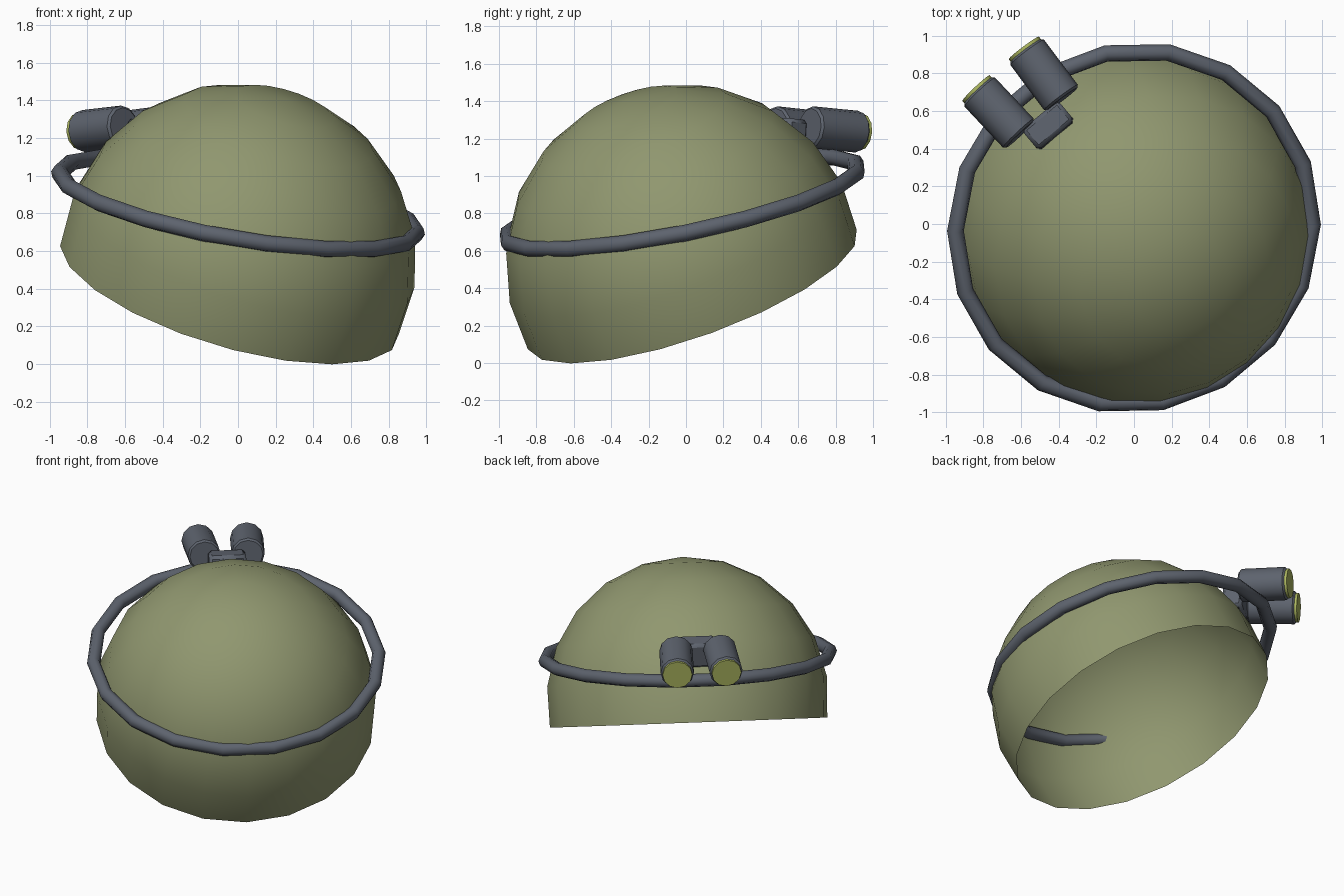
import bpy, bmesh
from math import radians, cos, sin, pi
from mathutils import Matrix, Vector

if "Cube" in bpy.data.objects:
    bpy.data.objects.remove(bpy.data.objects["Cube"])

# Helmet frame: local +x points to the raised face side
FRAME = Matrix.Translation((0, -0.02, 0)) @ Matrix.Rotation(radians(130), 4, 'Z')


def tilt(deg, z):
    return FRAME @ Matrix.Translation((0, 0, z)) @ Matrix.Rotation(radians(-deg), 4, 'Y')


def material(name, rgb):
    m = bpy.data.materials.new(name)
    m.diffuse_color = (*rgb, 1)
    m.use_nodes = True
    m.node_tree.nodes["Principled BSDF"].inputs["Base Color"].default_value = m.diffuse_color
    return m


GREEN = material("olive", (0.28, 0.31, 0.16))
DARK = material("dark_grey", (0.11, 0.125, 0.155))
LENS = material("lens_green", (0.42, 0.48, 0.12))


def finish(ob, name, mat, matrix, angle=40):
    ob.name = name
    ob.matrix_world = matrix
    ob.data.materials.append(mat)
    bpy.ops.object.select_all(action='DESELECT')
    bpy.context.view_layer.objects.active = ob
    ob.select_set(True)
    bpy.ops.object.shade_smooth_by_angle(angle=radians(angle))
    return ob


def bevel(ob, width):
    m = ob.modifiers.new("bevel", 'BEVEL')
    m.width = width
    m.segments = 1
    m.limit_method = 'ANGLE'
    m.angle_limit = radians(50)


# Open shell: arc from just below the equator to the pole, spun round
bm = bmesh.new()
R, STEPS = 0.95, 6
lats = [radians(-10 + 100 * i / STEPS) for i in range(STEPS + 1)]
arc = [bm.verts.new((R * cos(a), 0, R * sin(a))) for a in lats]
edges = [bm.edges.new(p) for p in zip(arc, arc[1:])]
bmesh.ops.spin(bm, geom=arc + edges, axis=(0, 0, 1), cent=(0, 0, 0),
               angle=2 * pi, steps=20)
bmesh.ops.remove_doubles(bm, verts=bm.verts, dist=0.001)
bmesh.ops.recalc_face_normals(bm, faces=bm.faces)
if sum(f.normal.dot(f.calc_center_median()) for f in bm.faces) < 0:
    bmesh.ops.reverse_faces(bm, faces=bm.faces)
mesh = bpy.data.meshes.new("helmet_shell")
bm.to_mesh(mesh)
bm.free()
shell = bpy.data.objects.new("helmet_shell", mesh)
bpy.context.collection.objects.link(shell)
finish(shell, "helmet_shell", GREEN, tilt(25, 0.543))

# Strap ring
bpy.ops.mesh.primitive_torus_add(major_radius=0.962, minor_radius=0.045,
                                 major_segments=18, minor_segments=8)
finish(bpy.context.object, "strap_ring", DARK,
       tilt(15, 0.855) @ Matrix.Rotation(radians(10), 4, 'Z'), 60)


def tube(name, a, b, radius, mat):
    a, b = Vector(a), Vector(b)
    bpy.ops.mesh.primitive_cylinder_add(vertices=12, radius=radius, depth=(b - a).length)
    rot = (b - a).to_track_quat('Z', 'Y').to_matrix().to_4x4()
    return finish(bpy.context.object, name, mat,
                  FRAME @ Matrix.Translation((a + b) / 2) @ rot)


# Pair of splayed eyepieces with lenses
for side, tag in ((1, "left"), (-1, "right")):
    back = Vector((0.768, side * 0.147, 1.262))
    front = Vector((1.108, side * 0.166, 1.235))
    body_end = back.lerp(front, 0.95)
    bevel(tube(f"eyepiece_{tag}", back, body_end, 0.112, DARK), 0.012)
    tube(f"lens_{tag}", back.lerp(front, 0.9), front, 0.1, LENS)

# Mounting block between the eyepieces
bpy.ops.mesh.primitive_cube_add(size=1)
block = bpy.context.object
block.data.transform(Matrix.Diagonal((0.14, 0.25, 0.18, 1)))
finish(block, "mount_block", DARK,
       FRAME @ Matrix.Translation((0.705, 0, 1.215)) @ Matrix.Rotation(radians(5), 4, 'Y'), 30)
bevel(block, 0.02)
